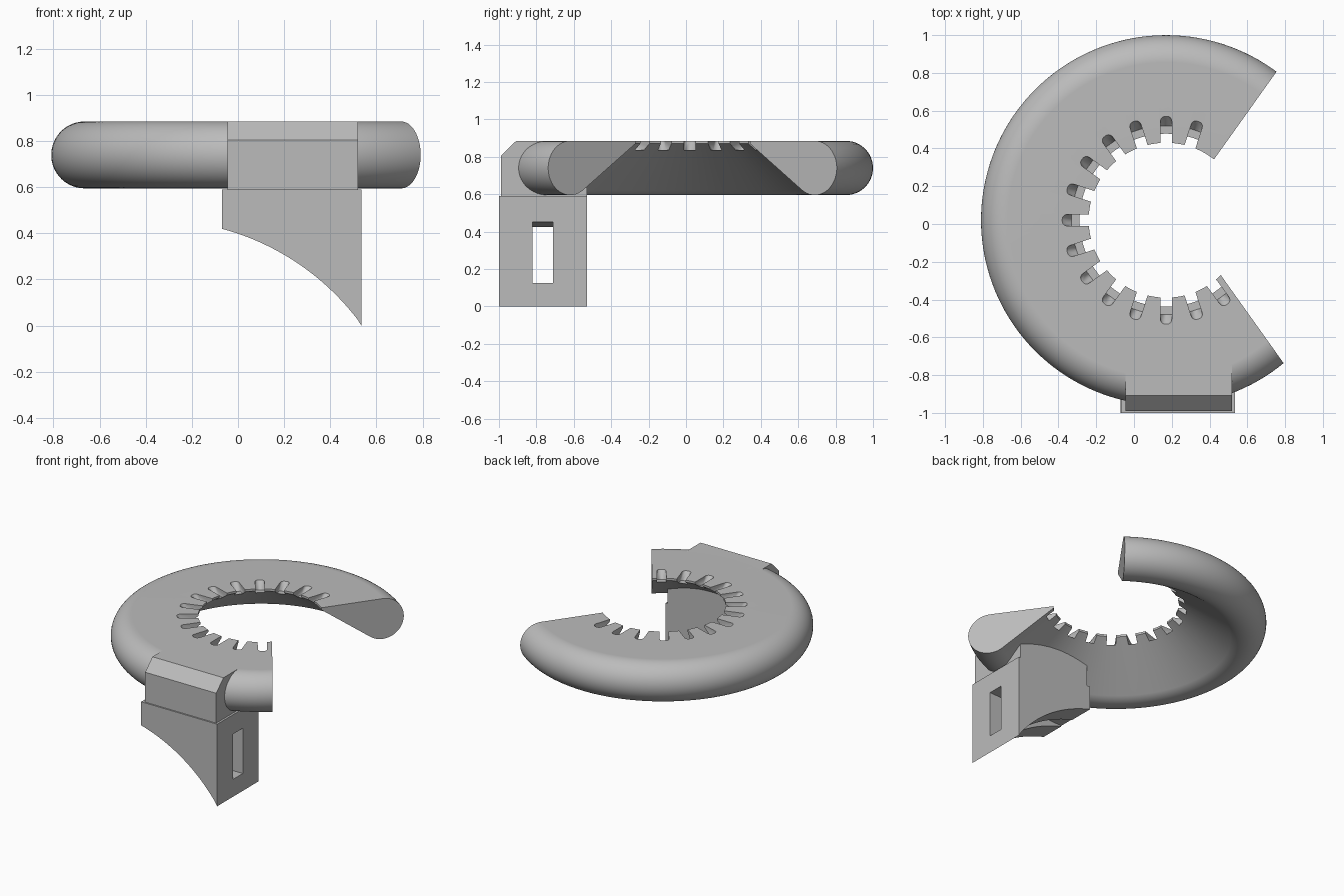
import bpy, bmesh
from math import sin, cos, pi, radians
from mathutils import Matrix, Vector

cube = bpy.data.objects.get("Cube")
if cube:
    bpy.data.objects.remove(cube, do_unlink=True)

CENTRE = Vector((0.17, 0.02, 0))
TOP = 0.885

grey = bpy.data.materials.new("plain grey")
grey.use_nodes = True
grey.diffuse_color = (0.5, 0.5, 0.5, 1)
grey.node_tree.nodes["Principled BSDF"].inputs["Base Color"].default_value = (0.5, 0.5, 0.5, 1)


def make_object(name, bm):
    bmesh.ops.recalc_face_normals(bm, faces=bm.faces)
    mesh = bpy.data.meshes.new(name)
    bm.to_mesh(mesh)
    bm.free()
    mesh.materials.append(grey)
    obj = bpy.data.objects.new(name, mesh)
    bpy.context.collection.objects.link(obj)
    return obj


def prism(name, points, offset):
    """Extrude a closed outline of 3D points along an offset."""
    bm = bmesh.new()
    face = bm.faces.new([bm.verts.new(p) for p in points])
    grown = bmesh.ops.extrude_face_region(bm, geom=[face])
    verts = [v for v in grown["geom"] if isinstance(v, bmesh.types.BMVert)]
    bmesh.ops.translate(bm, verts=verts, vec=offset)
    return make_object(name, bm)


def activate(obj):
    bpy.ops.object.select_all(action='DESELECT')
    obj.select_set(True)
    bpy.context.view_layer.objects.active = obj


def cut(obj, cutter):
    cutter.hide_render = True
    mod = obj.modifiers.new("cut", 'BOOLEAN')
    mod.operation = 'DIFFERENCE'
    mod.solver = 'EXACT'
    mod.object = cutter
    activate(obj)
    bpy.ops.object.modifier_apply(modifier=mod.name)
    bpy.data.objects.remove(cutter, do_unlink=True)


def smooth(obj):
    activate(obj)
    bpy.ops.object.shade_smooth_by_angle(angle=radians(30))
    mod = obj.modifiers.new("flat face normals", 'WEIGHTED_NORMAL')
    mod.keep_sharp = True


# Ring: flat top, round outer edge, conical underside, thin inner lip
tube, mid_r, mid_z = 0.145, 0.835, 0.74
profile = [(0.41, 0.87), (0.41, TOP)]
for i in range(31):
    a = radians(90 - 216 * i / 30)
    profile.append((mid_r + tube * cos(a), mid_z + tube * sin(a)))
bm = bmesh.new()
verts = [bm.verts.new(CENTRE + Vector((r, 0, z))) for r, z in profile]
edges = [bm.edges.new((verts[i - 1], verts[i])) for i in range(len(verts))]
bmesh.ops.spin(bm, geom=verts + edges, cent=CENTRE, axis=(0, 0, 1),
               angle=2 * pi, steps=144, use_merge=True)
bmesh.ops.remove_doubles(bm, verts=bm.verts, dist=0.0001)
ring = make_object("ring", bm)

# Wedge opening in the ring
reach = 2.0
half = radians(54.5)
apex = Vector((0.223, 0.061, 0.3))
wedge = [apex] + [apex + Vector((reach * cos(s * half), reach * sin(s * half), 0))
                  for s in (-1, 1)]
cut(ring, prism("wedge_cutter", wedge, (0, 0, 1)))

# Round-ended slots with a flat floor and a sloping end
bm = bmesh.new()
for k in range(14):
    part = bmesh.new()
    low, high, w = 0.835, 0.895, 0.03
    pts = [(0.3, s * w, z) for s in (-1, 1) for z in (low, high)]
    pts += [(0.5, s * w, low) for s in (-1, 1)]
    for i in range(13):
        a = pi * (i / 12 - 0.5)
        pts.append((0.53 + w * cos(a), w * sin(a), high))
    new = [part.verts.new(p) for p in pts]
    bmesh.ops.convex_hull(part, input=new)
    turn = Matrix.Translation(CENTRE) @ Matrix.Rotation(radians(72 + 18 * k), 4, 'Z')
    part.transform(turn)
    temp = bpy.data.meshes.new("temp")
    part.to_mesh(temp)
    part.free()
    bm.from_mesh(temp)
    bpy.data.meshes.remove(temp)
cut(ring, make_object("slot_cutter", bm))
smooth(ring)

# Mount block joining the ring, chamfered along its front top edge
side = [(-0.99, 0.58), (-0.99, 0.805), (-0.908, TOP), (-0.75, TOP),
        (-0.53, 0.79), (-0.53, 0.58)]
prism("mount_block", [(-0.045, y, z) for y, z in side], (0.565, 0, 0))

# Foot with a curved underside
left, right, front, back = -0.07, 0.535, -1.0, -0.53
outline = [(right, 0.59), (left, 0.59)]
for i in range(25):
    a = radians(75 - 39 * i / 24)
    outline.append((-0.355 + 1.1 * cos(a), max(0, -0.6425 + 1.1 * sin(a))))
outline[-1] = (right, 0)
foot = prism("foot", [(x, front, z) for x, z in outline], (0, back - front, 0))

# Strap window running through the foot
window = [(0.6, 0.125), (0.6, 0.453), (-0.2, 0.42), (-0.2, 0.125)]
cut(foot, prism("window_cutter", [(x, -0.822, z) for x, z in window], (0, 0.112, 0)))
smooth(foot)
